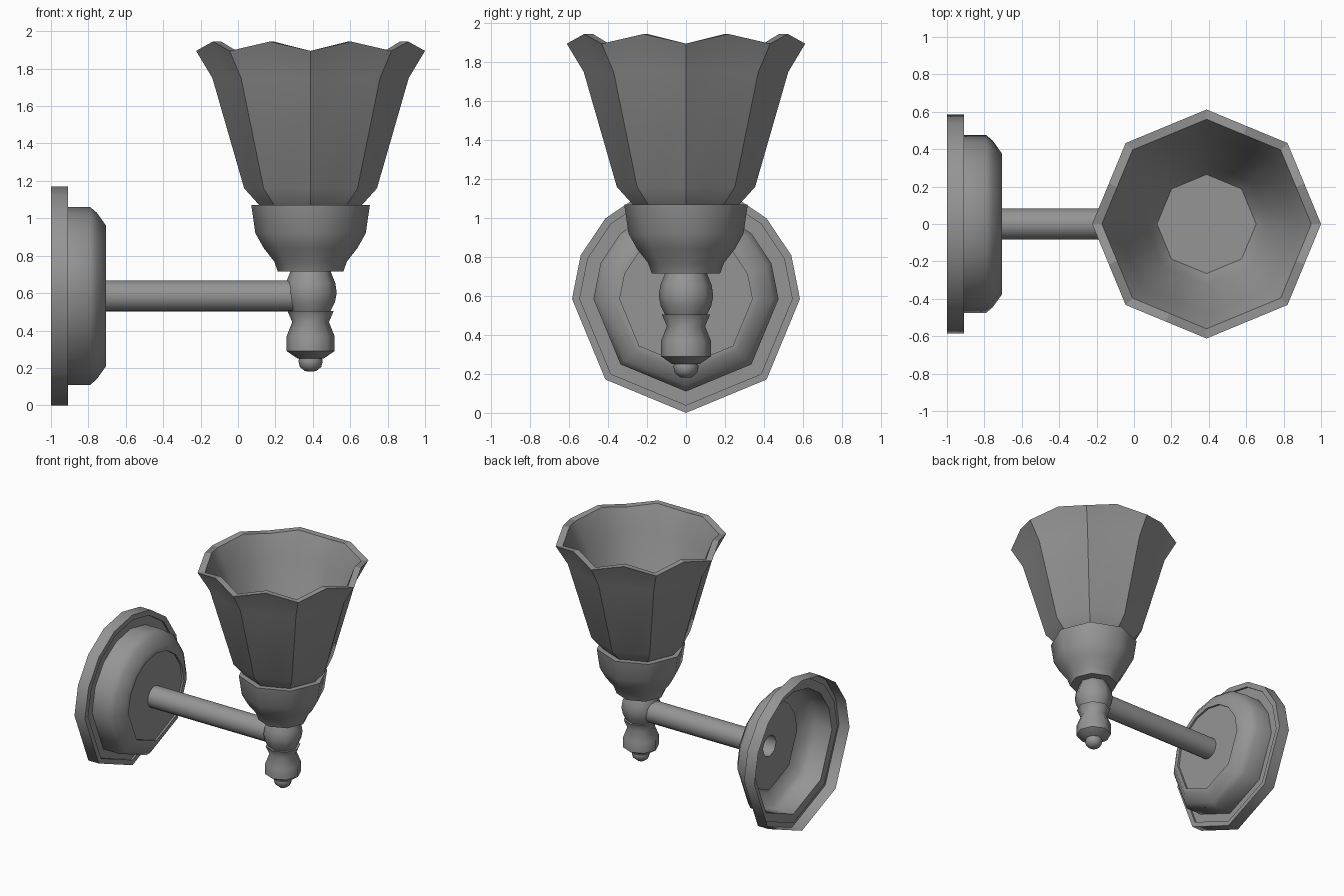
import bpy, bmesh, math
from mathutils import Vector

cube = bpy.data.objects.get("Cube")
if cube:
    bpy.data.objects.remove(cube)

metal = bpy.data.materials.new("plain grey")
GREY = (0.3, 0.3, 0.3, 1)
metal.use_nodes = True
metal.diffuse_color = GREY
metal.node_tree.nodes["Principled BSDF"].inputs["Base Color"].default_value = GREY

LAMP_X, ARM_Z = 0.388, 0.585
EIGHT = range(0, 360, 45)
SIXTEEN = [i * 22.5 for i in range(16)]
# wall plate outline: finer on the upper half than on the lower
PLATE = [a for a in SIXTEEN if a <= 180 or a % 45 == 0]


def lathe(name, profile, angles, along_x=False, smooth=60, facet=False, wave=0, wave_top=0):
    """Sweep (radius, height) points round an axis; zero radius closes the end.
    facet flattens odd segments onto an octagon; wave lifts their rim points."""
    bm = bmesh.new()
    rings = []
    for r, h in profile:
        if r == 0:
            spots = [(0, 0, h)]
        else:
            spots = []
            for i, a in enumerate(angles):
                odd = facet and i % 2
                rr = r * math.cos(math.pi / 8) if odd else r
                lift = wave if odd and h >= wave_top else 0
                t = math.radians(a)
                spots.append((rr * math.cos(t), rr * math.sin(t), h + lift))
        if along_x:
            spots = [(z, x, y + ARM_Z) for x, y, z in spots]
        else:
            spots = [(x + LAMP_X, y, z) for x, y, z in spots]
        rings.append([bm.verts.new(Vector(s)) for s in spots])
    n = len(angles)
    for low, high in zip(rings, rings[1:]):
        for j in range(n):
            k = (j + 1) % n
            if len(low) == 1:
                bm.faces.new((low[0], high[k], high[j]))
            elif len(high) == 1:
                bm.faces.new((low[j], low[k], high[0]))
            else:
                bm.faces.new((low[j], low[k], high[k], high[j]))
    mesh = bpy.data.meshes.new(name)
    bm.to_mesh(mesh)
    bm.free()
    obj = bpy.data.objects.new(name, mesh)
    bpy.context.collection.objects.link(obj)
    mesh.materials.append(metal)
    bpy.ops.object.select_all(action='DESELECT')
    obj.select_set(True)
    bpy.context.view_layer.objects.active = obj
    bpy.ops.object.shade_smooth_by_angle(angle=math.radians(smooth))
    return obj


# Hollow wall plate with a groove round the dome and a recessed centre
lathe("wall_plate", [(0.585, -1), (0.585, -0.91), (0.545, -0.91), (0.545, -0.925),
                     (0.475, -0.925), (0.475, -0.79), (0.445, -0.755), (0.375, -0.705),
                     (0.34, -0.705), (0.34, -0.72), (0.08, -0.72)],
      PLATE, along_x=True, smooth=50)

# Open tube from plate to stem
lathe("arm", [(0.083, -0.72), (0.083, 0.33)], SIXTEEN, along_x=True)

# Turned stem in two stacked pieces, with a bottom knob
lathe("upper_stem", [(0, 0.5), (0.105, 0.5), (0.13, 0.55), (0.14, 0.6), (0.132, 0.655),
                     (0.108, 0.715), (0, 0.715)], EIGHT)
lathe("lower_stem", [(0, 0.25), (0.07, 0.25), (0.128, 0.29), (0.128, 0.37), (0.098, 0.445),
                     (0.124, 0.505), (0, 0.505)], EIGHT, smooth=50)
lathe("knob", [(0, 0.18), (0.03, 0.183), (0.057, 0.205), (0.065, 0.235), (0.06, 0.26)], EIGHT)

# Cup that holds the shade
lathe("shade_cup", [(0, 0.715), (0.175, 0.715), (0.195, 0.77), (0.25, 0.84), (0.295, 0.92),
                    (0.317, 1.07), (0.25, 1.07)], EIGHT, smooth=50)

# Eight sided shade with a scalloped rim, and its smooth lining
RIM = 1.895
lathe("shade", [(0.265, 1.06), (0.355, 1.16), (0.525, 1.75), (0.612, RIM), (0.56, RIM)],
      SIXTEEN, smooth=25, facet=True, wave=0.05, wave_top=RIM)
lathe("shade_lining", [(0.56, RIM), (0.485, 1.75), (0.325, 1.16), (0.265, 1.08), (0, 1.08)],
      SIXTEEN, smooth=50, facet=True, wave=0.05, wave_top=RIM)
